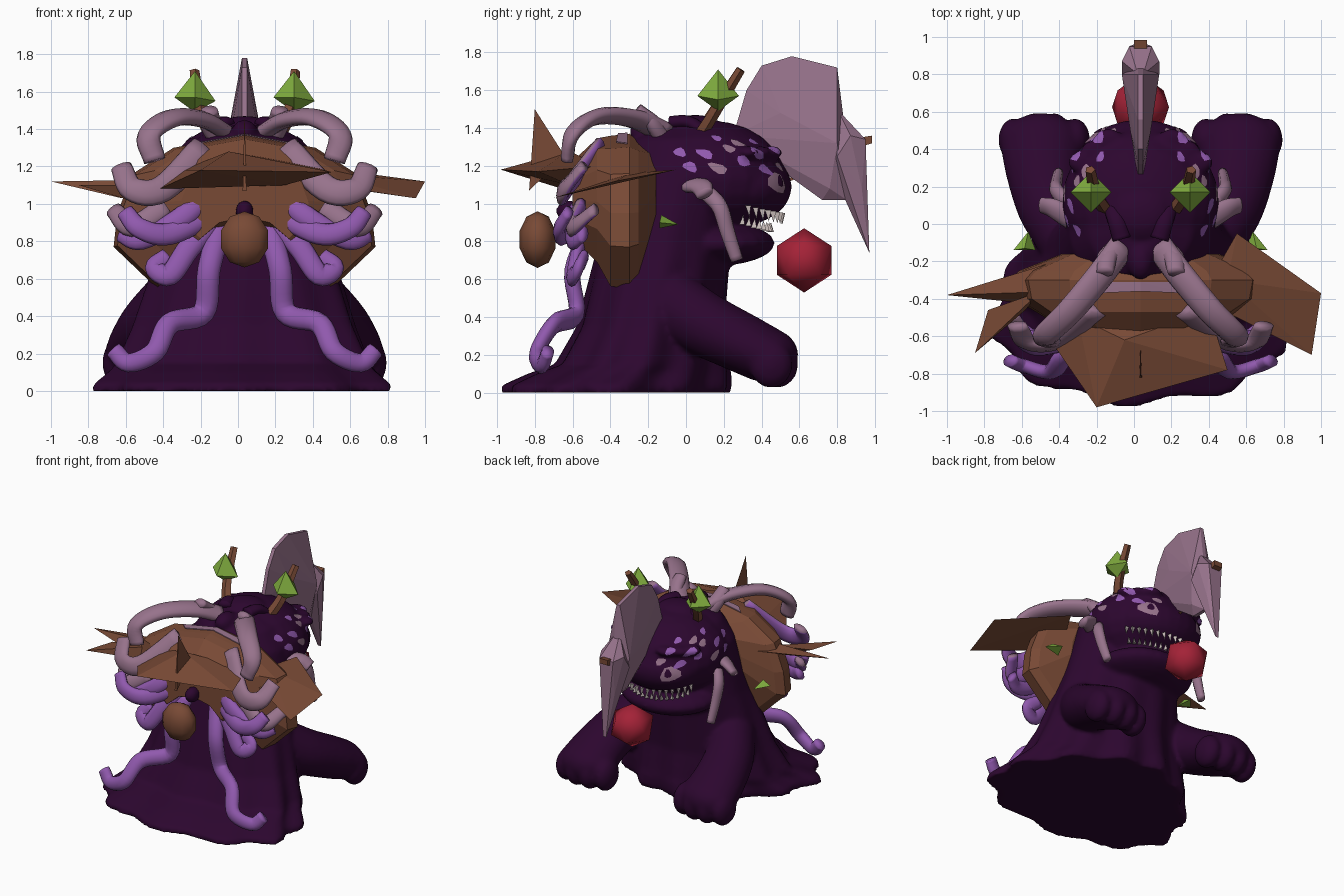
import bpy, bmesh, math
from mathutils import Vector, Matrix
from mathutils.bvhtree import BVHTree

if "Cube" in bpy.data.objects:
    bpy.data.objects.remove(bpy.data.objects["Cube"], do_unlink=True)
CX = 0.035  # symmetry plane of the creature
SIDES = (("left", 1), ("right", -1))

def material(name, *rgb):
    mat = bpy.data.materials.new(name)
    mat.use_nodes = True
    mat.diffuse_color = (*rgb, 1)
    mat.node_tree.nodes["Principled BSDF"].inputs["Base Color"].default_value = (*rgb, 1)
    return mat

DARK = material("dark plum", .025, .002, .028)
BROWN = material("bark brown", .19, .068, .036)
MAUVE = material("dusty mauve", .31, .17, .26)
VIOLET = material("violet", .28, .1, .42)
GREEN = material("leaf green", .22, .42, .05)
RED = material("berry red", .37, .016, .038)
IVORY = material("ivory", .6, .52, .5)

def finish(bm, name, *mats, smooth=False):
    bmesh.ops.recalc_face_normals(bm, faces=bm.faces)
    for face in bm.faces:
        face.smooth = smooth
    mesh = bpy.data.meshes.new(name)
    bm.to_mesh(mesh)
    bm.free()
    for mat in mats:
        mesh.materials.append(mat)
    ob = bpy.data.objects.new(name, mesh)
    bpy.context.collection.objects.link(ob)
    return ob

def ball(bm, centre, radii, seg=24):
    matrix = Matrix.Translation(centre) @ Matrix.Diagonal((*radii, 1))
    bmesh.ops.create_uvsphere(bm, u_segments=seg, v_segments=seg // 2, radius=1, matrix=matrix)

def loft(bm, rings, caps=True):
    count = len(rings[0])
    faces = [bm.faces.new((low[j], low[(j + 1) % count], high[(j + 1) % count], high[j]))
             for low, high in zip(rings, rings[1:]) for j in range(count)]
    bm.faces.new(rings[0])
    if caps:
        bm.faces.new(rings[-1])
    return faces

def hull(name, points, mat):
    bm = bmesh.new()
    for point in points:
        bm.verts.new(point)
    bmesh.ops.convex_hull(bm, input=bm.verts)
    bmesh.ops.delete(bm, geom=[v for v in bm.verts if not v.link_faces], context='VERTS')
    finish(bm, name, mat)

def smooth_path(points, steps=6):
    p = [Vector(q) for q in points]
    p = [2 * p[0] - p[1]] + p + [2 * p[-1] - p[-2]]
    path = []
    for a, b, c, d in zip(p, p[1:], p[2:], p[3:]):
        for t in (k / steps for k in range(steps)):
            path.append(b + (c - a) * t / 2 + (a - 2.5 * b + 2 * c - d / 2) * t ** 2
                        + (3 * b - a - 3 * c + d) / 2 * t ** 3)
    return path + [p[-2]]

def mirrored(points, sign):
    return [(CX + sign * x, y, z) for x, y, z in points]

def sweep(name, points, wide, thick, mats, facing, taper=.75, sides=10):
    path, bm, rings = smooth_path(points), bmesh.new(), []
    last = len(path) - 1
    for i, p in enumerate(path):
        along = path[min(i + 1, last)] - path[max(i - 1, 0)]
        across = along.cross(Vector(facing)).normalized()
        up = across.cross(along).normalized()
        scale = 1 + (taper - 1) * (i / last) ** 2
        angles = [math.tau * j / sides for j in range(sides)]
        rings.append([bm.verts.new(p + scale * (across * wide * math.cos(a) + up * thick * math.sin(a)))
                      for a in angles])
    # The underside takes the last colour
    for i, face in enumerate(loft(bm, rings)):
        face.material_index = (len(mats) - 1) * (i % sides >= sides // 2)
    finish(bm, name, *mats, smooth=sides > 6)

def ribbon_pair(name, points, mats, wide=.062, thick=.036, facing=(0, -1, .15)):
    for side, sign in SIDES:
        sweep(f"{name}_{side}", mirrored(points, sign), wide, thick, mats, (sign * facing[0], *facing[1:]))

# Body: draped mantle lofted from rings (height, back, front, half width)
bm = bmesh.new()
rings = []
for z, back, front, half in ((0, -.96, .22, .8), (.04, -.95, .23, .79), (.1, -.82, .23, .72), (.15, -.68, .22, .68),
                             (.35, -.57, .2, .6), (.8, -.46, .24, .46), (1.2, -.36, .3, .38),
                             (1.34, -.28, .25, .28), (1.42, -.15, .15, .12)):
    ring = []
    for a in (math.tau * j / 72 for j in range(72)):
        low = max(0, 1 - z)
        fold = 1 + .045 * low * math.sin(11 * a + 1)
        pear = 1 - low * (.05 + .27 * math.sin(a))
        ring.append(bm.verts.new((CX + half * fold * pear * math.cos(a),
                                  (back + front) / 2 + (front - back) / 2 * fold * math.sin(a), z)))
    rings.append(ring)
loft(bm, rings)
# Head, snout, jaw, crown, nape and back knob
for centre, radii in (((.12, 1.13), (.42, .41, .31)), ((.3, 1.09), (.35, .26, .2)), ((.14, .79), (.38, .33, .12)),
                      ((.05, 1.4), (.16, .14, .07)), ((-.2, 1.38), (.07, .1, .07)), ((-.62, .96), (.05, .07, .06))):
    ball(bm, (CX, *centre), radii)
# Arms with four fingers each, and brow ridges
for side, sign in SIDES:
    arm = mirrored([(.4, -.06, .46), (.48, .1, .36), (.52, .28, .27), (.53, .42, .2)], sign)
    for i, p in enumerate(smooth_path(arm)):
        ball(bm, p, (.165 + .003 * i, .175, .18 - .002 * i))
    for i in range(4):
        ball(bm, (CX + sign * (.35 + .11 * i), .45 + .03 * (i in (1, 2)), .15), (.08, .115, .125))
    for i in range(3):
        ball(bm, (CX + sign * (.31 - .07 * i), .33 + .06 * i, 1.27), (.08, .06, .035))
body = finish(bm, "body", DARK, smooth=True)
blend = body.modifiers.new("blend", 'REMESH')
blend.mode, blend.voxel_size, blend.use_smooth_shade = 'VOXEL', .018, True
soften = body.modifiers.new("soften", 'SMOOTH')
soften.factor, soften.iterations = .5, 4
bpy.context.view_layer.update()
skin = BVHTree.FromObject(body, bpy.context.evaluated_depsgraph_get())

def patch(name, azimuth, height, wide, tall, mat, lift=.005, turn=0):
    """Thin marking wrapped on the head, placed by angles seen from the head's middle."""
    centre = Vector((CX, .14, 1.11))
    bm, rings = bmesh.new(), []
    for radius in (.5, 1):
        ring = []
        for a in (math.tau * j / 10 for j in range(10)):
            k = radius * (1 + .15 * math.sin(3 * a + azimuth * 5))
            u, v = wide * k * math.cos(a), tall * k * math.sin(a)
            az = azimuth + u * math.cos(turn) - v * math.sin(turn)
            el = height + u * math.sin(turn) + v * math.cos(turn)
            ray = Vector((math.sin(az) * math.cos(el), math.cos(az) * math.cos(el), math.sin(el)))
            hit = skin.ray_cast(centre + ray * 1.2, -ray)[0] or centre + ray * .4
            ring.append(bm.verts.new(hit + ray * lift))
        rings.append(ring)
    loft(bm, rings, caps=False)
    ob = finish(bm, name, mat, smooth=True)
    if sum(p.normal.dot(p.center - centre) for p in ob.data.polygons) < 0:
        ob.data.flip_normals()

# Face markings: staggered spots over brow and temples, eyes with pupils
for side, sign in SIDES:
    for row, count in enumerate((5, 5, 3)):
        for i in range(count):
            patch(f"spot_{side}", sign * (.42 + .36 * i + .18 * row), .22 + .2 * row + .06 * math.sin(4 * i),
                  .1 + .03 * (i % 2), .06, VIOLET if (i + row) % 3 else MAUVE, turn=sign * .4)
    patch(f"eye_{side}", sign * .6, .0, .19, .13, MAUVE, turn=sign * .3)
    patch(f"pupil_{side}", sign * .56, .02, .06, .075, DARK, lift=.0095)

# Teeth along the grin
for name, root, tip, radius in (("upper_tooth", .95, -.06, .38), ("lower_tooth", .85, .05, .32)):
    for a in (-1 + .125 * i for i in range(17)):
        out, along = Vector((math.sin(a), math.cos(a), 0)), Vector((math.cos(a), -math.sin(a), 0))
        base = Vector((CX, .13, root + .04 * a * a)) + out * radius
        hull(name, [base + out * .015, base - (out + along) * .015, base - (out - along) * .015,
                    base + Vector((0, 0, tip))], IVORY)

# Ribbons hanging down the back
ribbon_pair("long_ribbon", [(.13, -.5, .88), (.19, -.6, .65), (.22, -.58, .42), (.4, -.7, .36), (.48, -.79, .21),
                            (.62, -.76, .15), (.7, -.73, .22)], [VIOLET], thick=.045)
ribbon_pair("middle_ribbon", [(.16, -.52, .96), (.4, -.64, .84), (.56, -.67, .87), (.64, -.62, .96)], [VIOLET])
ribbon_pair("cross_ribbon", [(.2, -.52, 1.06), (.33, -.6, .93), (.55, -.6, .81), (.66, -.54, .84)], [VIOLET])
ribbon_pair("low_ribbon", [(.18, -.52, .9), (.3, -.57, .76), (.4, -.6, .62), (.48, -.57, .66), (.41, -.54, .72)], [VIOLET])
ribbon_pair("upper_ribbon", [(.22, -.46, 1.3), (.44, -.63, 1.08), (.6, -.64, 1.08), (.66, -.54, 1.2)],
            [MAUVE, VIOLET], wide=.075)
ribbon_pair("side_ribbon", [(.42, -.56, .98), (.6, -.6, .88), (.7, -.48, .97)], [MAUVE, VIOLET])
# Crest arcs and curls, whiskers, ear frills and crown tufts
ribbon_pair("crest_arc", [(.1, -.12, 1.38), (.22, -.28, 1.45), (.38, -.47, 1.46), (.51, -.6, 1.37), (.48, -.63, 1.23)],
            [MAUVE], wide=.078, thick=.045, facing=(.2, -.6, .8))
ribbon_pair("crest_curl", [(.14, -.13, 1.36), (.18, -.18, 1.43), (.19, -.26, 1.5)], [MAUVE], thick=.045)
ribbon_pair("whisker", [(.4, .12, 1.05), (.45, .18, .98), (.45, .22, .85), (.44, .27, .7)],
            [MAUVE], wide=.045, facing=(1, .2, 0))
ribbon_pair("ear_frill", [(.36, .02, 1.1), (.46, .08, 1.09), (.53, .1, 1.05)], [MAUVE], facing=(0, -.5, 1))
ribbon_pair("crown_tuft", [(.1, -.08, 1.43), (.13, .02, 1.43), (.17, .12, 1.36)], [DARK], wide=.05, facing=(0, 0, 1))

# Shell: faceted dome on the back, lofted from outlines (depth, size, rise)
half = [(.38, 1.3), (.6, 1.16), (.68, .95), (.7, .77), (.47, .55), (.27, .72)]
outline = [(0, 1.37)] + half + [(0, .78)] + [(-x, z) for x, z in half[::-1]]
bm = bmesh.new()
loft(bm, [[bm.verts.new((CX + x * k, y, 1 + (z - 1) * k + rise)) for x, z in outline]
          for y, k, rise in ((-.16, .6, .08), (-.25, .93, 0), (-.3, 1, 0), (-.4, .97, 0), (-.47, .8, .05), (-.6, .5, .04))])
finish(bm, "shell", BROWN)
for side, sign in SIDES:
    hull(f"shell_stain_{side}", mirrored([(x, y, z + d) for d in (0, .006) for x, y, z in (
        (0, -.31, 1.37), (.3, -.31, 1.315), (.24, -.37, 1.323), (0, -.36, 1.367))], sign), MAUVE)

# Bark slab, spikes, fin and twig
hull("top_slab", [(-.42, -.66, 1.08), (-.2, -.98, 1.18), (.5, -.78, 1.17), (.4, -.46, 1.2), (-.3, -.5, 1.18),
                  (-.05, -.62, 1.28), (.25, -.62, 1.1)], BROWN)
hull("right_spike", [(-1, -.38, 1.12), (-.42, -.2, 1.1), (-.4, -.36, 1.13), (-.62, -.42, 1.03)], BROWN)
hull("right_thorn", [(-.85, -.69, 1.1), (-.78, -.46, 1.1), (-.5, -.36, 1.1), (-.58, -.46, 1.02)], BROWN)
hull("left_spike", [(.55, -.05, 1.18), (1, -.37, 1.12), (.95, -.7, 1.03), (.6, -.5, 1.08), (.35, -.4, 1.12),
                    (.5, -.3, 1.16)], BROWN)
hull("back_fin", [(CX, -.8, 1.5), (CX - .01, -.83, 1.07), (CX + .01, -.83, 1.07), (CX, -.64, 1.25)], BROWN)
hull("snout_twig", [(CX - .02, .5, 1.1), (CX + .02, .5, 1.1), (CX, .5, 1.13), (CX, .63, 1.15)], BROWN)

# Round lumps: hanging seed pod and berry
bm = bmesh.new()
ball(bm, (CX, -.785, .81), (.14, .1, .15), seg=10)
finish(bm, "seed_pod", BROWN, smooth=True)
bm = bmesh.new()
bmesh.ops.create_icosphere(bm, subdivisions=1, radius=.17, matrix=Matrix.Translation((CX, .625, .7)))
finish(bm, "berry", RED, smooth=True)

# Antennae with leaf gems, and small side leaves
for side, sign in SIDES:
    stalk = mirrored([(.18, .07, 1.36), (.24, .16, 1.5), (.27, .29, 1.71)], sign)
    sweep(f"antenna_{side}", stalk, .04, .035, [BROWN], (0, -1, 0), taper=.7, sides=5)
    gem = Vector((CX + sign * .265, .17, 1.57))
    hull(f"leaf_gem_{side}", [gem + Vector(d) for d in ((0, 0, .14), (0, 0, -.08), (.11, 0, -.02), (-.11, 0, 0),
                                                       (0, .11, 0), (0, -.11, 0))], GREEN)
    leaf = [(.56, -.14, .87), (.68, -.14, .9), (.6, -.04, .89), (.62, -.13, .94)]
    hull(f"side_leaf_{side}", mirrored(leaf, sign), GREEN)

def blade(name, edge, bulge, mat):
    points = [(.014, *p) for p in edge] + bulge
    hull(name, mirrored(points, 1) + mirrored(points, -1), mat)

# Great blade horn over the head
blade("horn_blade", [(.25, 1.36), (.32, 1.6), (.4, 1.73), (.56, 1.78), (.8, 1.72), (.84, 1.4), (.85, 1.02), (.72, 1.02),
                     (.5, 1.26)], [(.055, .5, 1.48), (.1, .8, 1.32), (.06, .76, 1.08)], MAUVE)
blade("horn_tip", [(.8, 1.5), (.97, .74), (.9, .9), (.76, 1.2)],
      [(.06, .95, 1.34), (.1, .87, 1.36), (.1, .8, 1.25), (.06, .93, 1.08)], MAUVE)
blade("horn_stub", [], [(.035, .92, 1.3), (.035, .92, 1.35), (.035, .985, 1.36), (.035, .985, 1.32)], BROWN)
